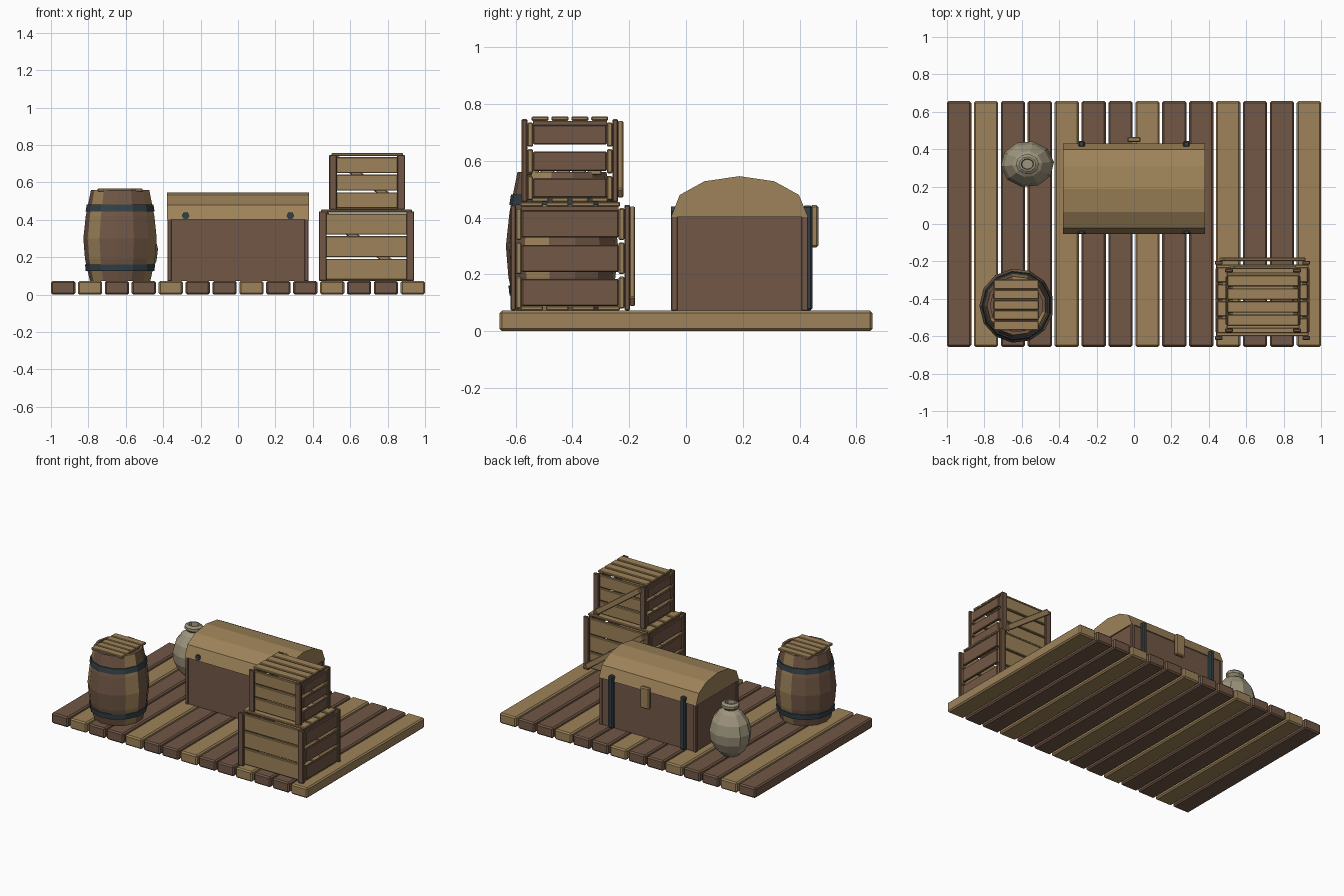
import bpy, bmesh, math
from mathutils import Matrix

if "Cube" in bpy.data.objects:
    bpy.data.objects.remove(bpy.data.objects["Cube"])


def mat(name, rgb):
    m = bpy.data.materials.new(name)
    m.diffuse_color = (*rgb, 1)
    m.use_nodes = True
    m.node_tree.nodes["Principled BSDF"].inputs["Base Color"].default_value = m.diffuse_color
    return m


TAN = mat("light_wood", (0.34, 0.225, 0.10))
BROWN = mat("dark_wood", (0.165, 0.096, 0.061))
IRON = mat("dark_iron", (0.033, 0.053, 0.064))
CLAY = mat("pale_clay", (0.34, 0.30, 0.205))


def finish(name, bm, *mats):
    bmesh.ops.recalc_face_normals(bm, faces=bm.faces)
    me = bpy.data.meshes.new(name)
    bm.to_mesh(me)
    bm.free()
    for m in mats:
        me.materials.append(m)
    ob = bpy.data.objects.new(name, me)
    bpy.context.collection.objects.link(ob)
    return ob


def box(name, x, y, z, m, bevel=0.006, tilt=0):
    """Bevelled box from (min, max) ranges, optionally tilted about y."""
    bm = bmesh.new()
    bmesh.ops.create_cube(bm, size=1)
    bmesh.ops.scale(bm, vec=(x[1] - x[0], y[1] - y[0], z[1] - z[0]), verts=bm.verts)
    if bevel:
        bmesh.ops.bevel(bm, geom=bm.edges[:], offset=bevel, segments=1, affect='EDGES')
    ob = finish(name, bm, m)
    ob.location = [(r[0] + r[1]) / 2 for r in (x, y, z)]
    ob.rotation_euler.y = tilt
    return ob


def lathe(name, profile, sides, center, mats, start=0.0, stretch=(1, 1), rule=None, caps=True):
    """Flat-sided revolved shape from (radius, z) points."""
    bm = bmesh.new()
    rings = []
    for r, z in profile:
        ring = []
        for i in range(sides):
            a = start + math.tau * i / sides
            ring.append(bm.verts.new((r * math.cos(a) * stretch[0], r * math.sin(a) * stretch[1], z)))
        rings.append(ring)
    for lo, hi in zip(rings, rings[1:]):
        for i in range(sides):
            j = (i + 1) % sides
            f = bm.faces.new((lo[i], lo[j], hi[j], hi[i]))
            if rule:
                f.material_index = rule(i)
    if caps:
        bm.faces.new(rings[0])
        bm.faces.new(rings[-1])
    ob = finish(name, bm, *mats)
    ob.location = (*center, 0)
    return ob


# Deck planks
pitch = 1.87 / 13
for i, c in enumerate("dlddlddlddlddl"):
    x = -0.935 + i * pitch
    box(f"deck_plank_{i}", (x - 0.065, x + 0.065), (-0.657, 0.657), (0, 0.073),
        TAN if c == "l" else BROWN, 0.009)

# Barrel staves, hoops and slatted lid
BC = (-0.628, -0.437)
lathe("barrel_staves", [(0.164, 0.073), (0.19, 0.19), (0.199, 0.30), (0.186, 0.42),
                        (0.158, 0.56), (0.14, 0.56), (0.14, 0.545)], 13, BC, (BROWN, TAN),
      math.radians(-152), rule=lambda i: 1 if i in (0, 4, 8) else 0)
for n, z, r in (("lower", 0.125, 0.186), ("upper", 0.445, 0.187)):
    d = 0.004 if n == "lower" else -0.006
    lathe(f"barrel_{n}_hoop", [(r - 0.02, z), (r, z), (r + d, z + 0.036), (r - 0.02, z + 0.036)],
          13, BC, (IRON,), math.radians(-152), caps=False)
for i in range(5):
    y = -0.567 + i * 0.055
    box(f"barrel_lid_slat_{i}", (-0.75, -0.51), (y, y + 0.049), (0.55, 0.567), TAN, 0.003)

# Jug with a narrow neck and rim
lathe("jug", [(0.055, 0.073), (0.105, 0.12), (0.135, 0.18), (0.143, 0.245), (0.125, 0.315),
              (0.08, 0.375), (0.045, 0.395), (0.062, 0.412), (0.062, 0.43), (0.045, 0.442),
              (0.034, 0.442), (0.03, 0.41)], 10, (-0.57, 0.32), (CLAY,), 0.1, (1, 0.87))

# Chest body with corner posts
box("chest_body", (-0.37, 0.37), (-0.043, 0.422), (0.073, 0.405), BROWN, 0)
for sx in (-1, 1):
    for n, y in (("front", (-0.052, -0.03)), ("back", (0.407, 0.43))):
        side = "left" if sx < 0 else "right"
        x = sorted((sx * 0.355, sx * 0.377))
        box(f"chest_{n}_{side}_post", x, y, (0.073, 0.405), BROWN, 0.002)

# Chest lid, extruded from a faceted arch
arch = [(-0.053, 0.402), (-0.022, 0.48), (0.065, 0.528), (0.188, 0.546),
        (0.311, 0.528), (0.398, 0.48), (0.43, 0.402)]
bm = bmesh.new()
f = bm.faces.new([bm.verts.new((-0.379, y, z)) for y, z in arch])
ext = bmesh.ops.extrude_face_region(bm, geom=[f])
bmesh.ops.translate(bm, vec=(0.758, 0, 0),
                    verts=[v for v in ext["geom"] if isinstance(v, bmesh.types.BMVert)])
finish("chest_lid", bm, TAN)

# Chest straps, studs and latch
for sx in (-1, 1):
    x = sx * 0.28
    side = "left" if sx < 0 else "right"
    box(f"chest_strap_{side}", (x - 0.018, x + 0.018), (0.41, 0.445), (0.073, 0.442), IRON, 0.007)
    bm = bmesh.new()
    bmesh.ops.create_cone(bm, cap_ends=True, segments=6, radius1=0.021, radius2=0.021, depth=0.03,
                          matrix=Matrix.Rotation(math.pi / 2, 4, 'X') @ Matrix.Rotation(math.pi / 6, 4, 'Z'))
    finish(f"chest_stud_{side}", bm, IRON).location = (x, -0.037, 0.421)
box("chest_latch", (-0.036, 0.036), (0.438, 0.466), (0.295, 0.445), TAN, 0.007)
box("chest_latch_pin", (-0.015, 0.015), (0.415, 0.44), (0.36, 0.40), TAN, 0)


def crate(name, x0, x1, y0, y1, z0, z1):
    """Slatted crate with corner posts and a diagonal brace on the back."""
    t, h = 0.02, z1 - z0
    for n, xs in (("left", (x0, x0 + 0.042)), ("right", (x1 - 0.042, x1))):
        for m, ys in (("front", (y0, y0 + t)), ("back", (y1 - t, y1))):
            box(f"{name}_{m}_{n}_post", xs, ys, (z0, z1 - 0.01), BROWN, 0.004)
    for i in range(3):
        lo = z0 + 0.01 + i * (h - 0.02) / 3
        za = (lo + 0.005, lo + (h - 0.02) / 3 - 0.02)
        # light slats on front and back
        for m, ys in (("front", (y0 + t, y0 + 2 * t)), ("back", (y1 - 2 * t, y1 - t))):
            box(f"{name}_{m}_slat_{i}", (x0 + 0.008, x1 - 0.008), ys, (za[0] - 0.008, za[1] + 0.008), TAN, 0.004)
        # dark slats on both ends
        for n, xs in (("left", (x0 + 0.003, x0 + t)), ("right", (x1 - t, x1 - 0.003))):
            box(f"{name}_{n}_slat_{i}", xs, (y0 + 2 * t, y1 - 2 * t), za, BROWN, 0.004)
    # top and bottom slats
    step = (y1 - y0 - 0.06) / 4
    for i in range(4):
        y = y0 + 0.03 + i * step
        for n, z in (("top", z1 - 0.016), ("bottom", z0)):
            box(f"{name}_{n}_slat_{i}", (x0 + 0.012, x1 - 0.012), (y + 0.005, y + step - 0.005),
                (z, z + 0.016), TAN, 0.004)
    # end rails under the top slats
    for n, xs in (("left", (x0 + t, x0 + 2 * t)), ("right", (x1 - 2 * t, x1 - t))):
        box(f"{name}_{n}_rail", xs, (y0 + 2 * t, y1 - 2 * t), (z1 - 0.04, z1 - 0.016), BROWN, 0)
    # diagonal brace across the back
    dx, dz = x1 - x0 - 0.07, h - 0.06
    cx, cz, half = (x0 + x1) / 2, (z0 + z1) / 2, math.hypot(dx, dz) / 2
    box(f"{name}_brace", (cx - half, cx + half), (y1 - 0.002, y1 + 0.018), (cz - 0.02, cz + 0.02),
        TAN, 0.004, math.atan2(dz, dx))


crate("lower_crate", 0.432, 0.942, -0.619, -0.197, 0.073, 0.455)
crate("upper_crate", 0.487, 0.893, -0.579, -0.239, 0.455, 0.757)
